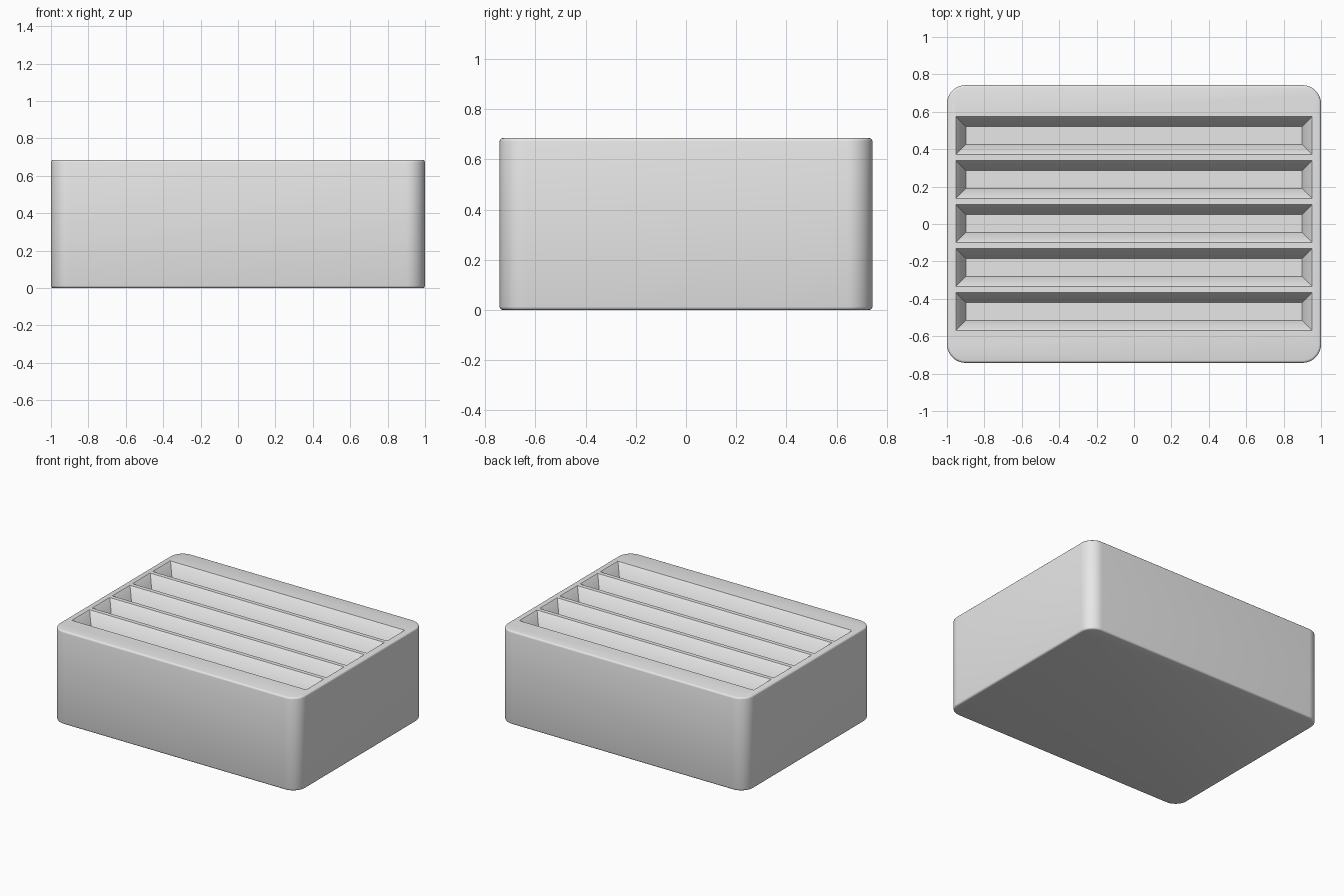
import bpy, bmesh

if "Cube" in bpy.data.objects:
    bpy.data.objects.remove(bpy.data.objects["Cube"])

WIDTH, DEPTH, HEIGHT = 2.0, 1.485, 0.685
CORNER, EDGE = 0.1, 0.013
SLOTS, PITCH = 5, 0.235
SLOT_X, SLOT_Y, DRAFT, SLOT_DEPTH, LIP = 0.945, 0.094, 0.046, 0.12, 0.008

grey = bpy.data.materials.new("light grey")
grey.use_nodes = True
colour = (0.8, 0.8, 0.8, 1)
grey.diffuse_color = colour
grey.node_tree.nodes["Principled BSDF"].inputs["Base Color"].default_value = colour


def make_object(name, bm):
    bmesh.ops.recalc_face_normals(bm, faces=bm.faces)
    mesh = bpy.data.meshes.new(name)
    bm.to_mesh(mesh)
    bm.free()
    mesh.materials.append(grey)
    obj = bpy.data.objects.new(name, mesh)
    bpy.context.collection.objects.link(obj)
    return obj


def add_slot(bm, y):
    """Tapered trough with a small flared lip, as stacked rectangles."""
    top = HEIGHT
    levels = [(-DRAFT, top - SLOT_DEPTH), (0, top - LIP), (LIP, top), (LIP, top + 0.05)]
    rings = []
    for grow, z in levels:
        hx, hy = SLOT_X + grow, SLOT_Y + grow
        rings.append([bm.verts.new((sx * hx, y + sy * hy, z))
                      for sx, sy in ((-1, -1), (1, -1), (1, 1), (-1, 1))])
    for low, high in zip(rings, rings[1:]):
        for i in range(4):
            j = (i + 1) % 4
            bm.faces.new((low[i], low[j], high[j], high[i]))
    bm.faces.new(rings[0][::-1])
    bm.faces.new(rings[-1])


# Body: block with rounded upright corners and softened top and bottom rims
bm = bmesh.new()
bmesh.ops.create_cube(bm, size=1)
for v in bm.verts:
    v.co = (v.co.x * WIDTH, v.co.y * DEPTH, (v.co.z + 0.5) * HEIGHT)
uprights = [e for e in bm.edges if abs(e.verts[0].co.z - e.verts[1].co.z) > 0.1]
bmesh.ops.bevel(bm, geom=uprights, offset=CORNER, segments=10, profile=0.5, affect='EDGES')
rims = [e for e in bm.edges if abs(e.verts[0].co.z - e.verts[1].co.z) < 0.01]
bmesh.ops.bevel(bm, geom=rims, offset=EDGE, segments=3, profile=0.5, affect='EDGES')
body = make_object("slotted_block", bm)

# Row of slots cut into the top
bm = bmesh.new()
for i in range(SLOTS):
    add_slot(bm, (i - (SLOTS - 1) / 2) * PITCH + 0.003)
cutter = make_object("slot_cutter", bm)
cutter.hide_render = True

cut = body.modifiers.new("slots", 'BOOLEAN')
cut.operation = 'DIFFERENCE'
cut.solver = 'EXACT'
cut.object = cutter
bpy.ops.object.select_all(action='DESELECT')
bpy.context.view_layer.objects.active = body
body.select_set(True)
bpy.ops.object.modifier_apply(modifier=cut.name)
bpy.data.objects.remove(cutter)
bpy.ops.object.shade_smooth_by_angle(angle=0.6)
